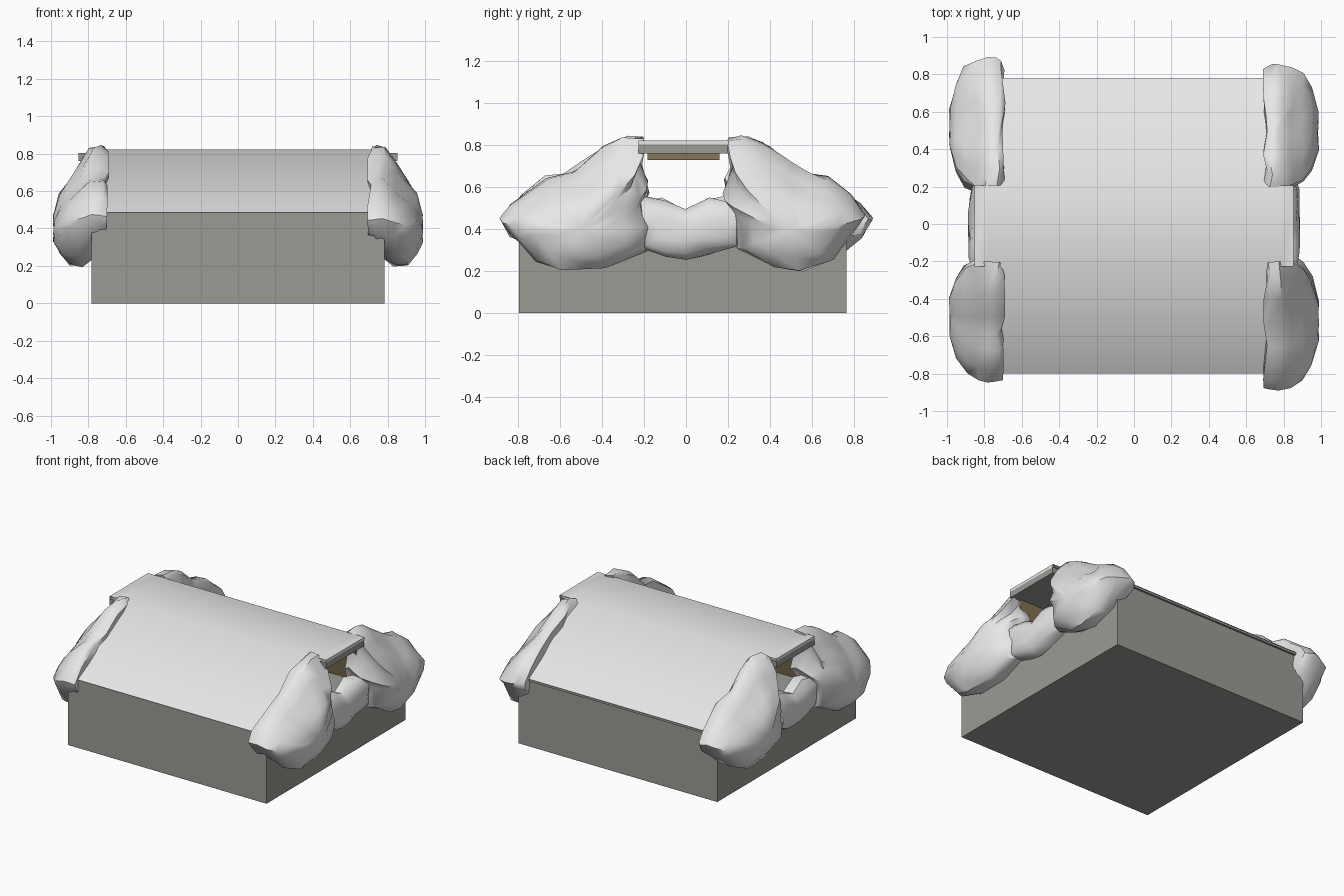
import bpy, bmesh, math, random
from mathutils import Vector

if "Cube" in bpy.data.objects:
    bpy.data.objects.remove(bpy.data.objects["Cube"])

random.seed(4)

def mat(name, c):
    m = bpy.data.materials.new(name)
    m.diffuse_color = (*c, 1)
    m.use_nodes = True
    m.node_tree.nodes["Principled BSDF"].inputs["Base Color"].default_value = m.diffuse_color
    return m

STONE = mat("warm grey stone", (0.325, 0.325, 0.30))
PALE = mat("pale grey rock", (0.80, 0.80, 0.80))
BROWN = mat("tunnel brown", (0.23, 0.18, 0.09))

def finish(name, bm, mats, angle=None, fix=True):
    if fix:
        bmesh.ops.recalc_face_normals(bm, faces=bm.faces)
    me = bpy.data.meshes.new(name)
    bm.to_mesh(me)
    bm.free()
    ob = bpy.data.objects.new(name, me)
    bpy.context.collection.objects.link(ob)
    for m in mats:
        me.materials.append(m)
    if angle:
        bpy.ops.object.select_all(action='DESELECT')
        ob.select_set(True)
        bpy.context.view_layer.objects.active = ob
        bpy.ops.object.shade_smooth_by_angle(angle=math.radians(angle))
    return ob

def prism(name, profile, x, mats, rule=None):
    """Extrude a (y, z) profile from -x to x."""
    bm = bmesh.new()
    a = [bm.verts.new((-x, y, z)) for y, z in profile]
    b = [bm.verts.new((x, y, z)) for y, z in profile]
    n = len(profile)
    bm.faces.new(a)
    bm.faces.new(b[::-1])
    for i in range(n):
        bm.faces.new((a[i], b[i], b[(i + 1) % n], a[(i + 1) % n]))
    bmesh.ops.recalc_face_normals(bm, faces=bm.faces)
    if rule:
        for f in bm.faces:
            f.material_index = rule(f)
    return finish(name, bm, mats)

def rect(y0, y1, z0, z1):
    return [(y0, z0), (y1, z0), (y1, z1), (y0, z1)]

# Base block, and the two sloped shoulders with brown tunnel walls
prism("base_block", rect(-0.797, 0.766, 0, 0.47), 0.783, [STONE])
for s, side, eave in ((-1, "front", 0.80), (1, "back", 0.78)):
    prism(side + "_shoulder",
          [(s * eave, 0.47), (s * 0.25, 0.47), (s * 0.195, 0.79), (s * 0.215, 0.812),
           (s * eave, 0.486)],
          0.781, [STONE, BROWN],
          lambda f, s=s: int(f.normal.y * s < -0.9))

# Roof slab bridging the tunnel, with its ceiling
prism("roof_slab", rect(-0.227, 0.20, 0.76, 0.803), 0.853, [STONE])
prism("tunnel_ceiling", rect(-0.185, 0.16, 0.73, 0.76), 0.6, [BROWN])

# Pale roof sheet: sloped sides, wider flat middle
bm = bmesh.new()
ys = [(-0.80, 0.489), (-0.227, 0.822), (0.205, 0.822), (0.78, 0.489)]
xs = [-0.853, -0.783, 0.783, 0.853]
grid = {}
for i, x in enumerate(xs):
    for j, (y, z) in enumerate(ys):
        if i in (1, 2) or j in (1, 2):
            grid[i, j] = bm.verts.new((x, y, z))
for i in range(3):
    for j in range(3):
        k = [(i, j), (i + 1, j), (i + 1, j + 1), (i, j + 1)]
        if all(q in grid for q in k):
            bm.faces.new([grid[q] for q in k])
# short turned-down lip at the two ends of the middle strip
for i in (0, 3):
    a, b = grid[i, 1], grid[i, 2]
    lip = [bm.verts.new((v.co.x, v.co.y, 0.80)) for v in (a, b)]
    f = [a, b, lip[1], lip[0]]
    bm.faces.new(f if i == 3 else f[::-1])
finish("roof_sheet", bm, [PALE], 40)

# Rocks: a (y, z) outline lofted outward along x; each ring is
# (x, y scale, scale above centre, scale below centre)
def rock(name, outline, centre, rings, jitter, turn):
    cy, cz = centre
    bm = bmesh.new()
    loops = []
    for x, sy, st, sb in rings:
        loop = []
        j = jitter * sy
        for y, z in outline:
            sz = st if z > cz else sb
            p = Vector((x + random.uniform(-j, j),
                        cy + (y - cy) * sy + random.uniform(-j, j) * 0.6,
                        cz + (z - cz) * sz + random.uniform(-j, j) * 0.6))
            if turn:
                p.x, p.y = -p.x, -p.y
            loop.append(bm.verts.new(p))
        loops.append(loop)
    n = len(outline)
    for a, b in zip(loops, loops[1:]):
        for i in range(n):
            bm.faces.new((a[i], b[i], b[(i + 1) % n], a[(i + 1) % n]))
    caps = [bm.faces.new(loops[0]), bm.faces.new(loops[-1])]
    bmesh.ops.poke(bm, faces=caps)
    return finish(name, bm, [PALE], 45)

front_outline = [(-0.885, 0.45), (-0.84, 0.52), (-0.66, 0.645), (-0.53, 0.68), (-0.40, 0.80),
                 (-0.30, 0.838), (-0.20, 0.835), (-0.235, 0.74), (-0.18, 0.64), (-0.20, 0.55),
                 (-0.15, 0.42), (-0.18, 0.30), (-0.37, 0.215), (-0.60, 0.205), (-0.72, 0.24),
                 (-0.84, 0.36)]
back_outline = [(0.20, 0.835), (0.27, 0.84), (0.37, 0.81), (0.50, 0.72), (0.59, 0.67),
                (0.67, 0.65), (0.78, 0.57), (0.85, 0.47), (0.83, 0.42), (0.72, 0.25),
                (0.55, 0.20), (0.40, 0.22), (0.23, 0.31), (0.22, 0.50), (0.18, 0.58),
                (0.22, 0.72)]
low_outline = [(-0.22, 0.56), (-0.10, 0.535), (0.0, 0.49), (0.11, 0.545), (0.25, 0.52),
               (0.25, 0.32), (0.10, 0.28), (0.0, 0.255), (-0.10, 0.27), (-0.20, 0.31)]
rings = [(0.70, 0.96, 0.94, 0.15), (0.73, 1, 1, 0.45), (0.785, 1, 0.98, 0.8),
         (0.84, 0.96, 0.8, 1), (0.90, 0.87, 0.62, 0.98), (0.95, 0.66, 0.45, 0.68),
         (0.985, 0.3, 0.2, 0.3)]
low_rings = [(0.76, 1, 1, 1), (0.83, 1, 1, 1), (0.865, 0.95, 0.75, 0.8), (0.882, 0.7, 0.35, 0.4)]

# The left end is the right end turned half round
for turn, end in ((False, "right"), (True, "left")):
    rock(end + "_leading_rock", front_outline, (-0.52, 0.38), rings, 0.014, turn)
    rock(end + "_trailing_rock", back_outline, (0.49, 0.38), rings, 0.014, turn)
    rock(end + "_low_rock", low_outline, (0.02, 0.39), low_rings, 0.01, turn)
